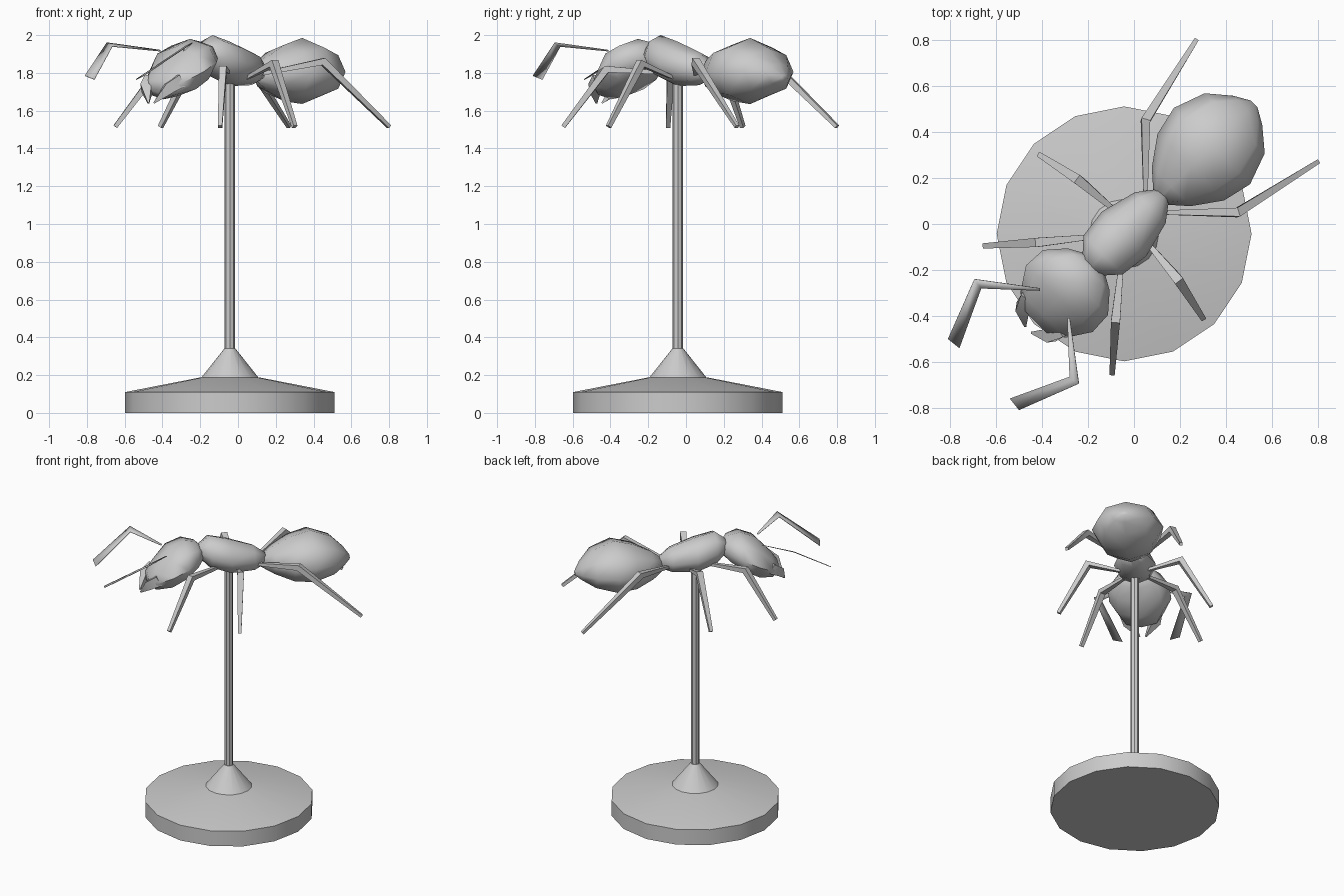
import bpy, bmesh, math
from mathutils import Vector

if "Cube" in bpy.data.objects:
    bpy.data.objects.remove(bpy.data.objects["Cube"])

grey = bpy.data.materials.new("grey")
grey.diffuse_color = (0.6, 0.6, 0.6, 1)
grey.use_nodes = True
grey.node_tree.nodes["Principled BSDF"].inputs["Base Color"].default_value = grey.diffuse_color
D = math.sqrt(0.5)


def along(a, b, z):
    """Body axis runs diagonally: a = lengthwise, b = sideways."""
    return Vector(((a + b) * D, (a - b) * D, z))


def swap(p):
    """Mirror across the body's lengthwise plane."""
    return Vector((p[1], p[0], p[2]))


def finish(name, bm, angle=40):
    bmesh.ops.recalc_face_normals(bm, faces=bm.faces)
    me = bpy.data.meshes.new(name)
    bm.to_mesh(me)
    bm.free()
    me.materials.append(grey)
    ob = bpy.data.objects.new(name, me)
    bpy.context.collection.objects.link(ob)
    bpy.ops.object.select_all(action='DESELECT')
    ob.select_set(True)
    bpy.context.view_layer.objects.active = ob
    bpy.ops.object.shade_smooth_by_angle(angle=math.radians(angle))
    return ob


def loft(name, rings, angle=40):
    """Skin a list of point rings and cap both ends."""
    bm = bmesh.new()
    rows = [[bm.verts.new(p) for p in r] for r in rings]
    n = len(rows[0])
    for r, s in zip(rows, rows[1:]):
        for i in range(n):
            j = (i + 1) % n
            bm.faces.new((r[i], r[j], s[j], s[i]))
    bm.faces.new(rows[0])
    bm.faces.new(rows[-1])
    return finish(name, bm, angle)


def turned(name, profile, sides, c=-0.043):
    rings = [[(c + r * math.cos(2 * math.pi * i / sides),
               c + r * math.sin(2 * math.pi * i / sides), z)
              for i in range(sides)] for r, z in profile]
    loft(name, rings, 35)


def body(name, sections, sides=8):
    """Sections: lengthwise position, bottom z, top z, half width."""
    rings = []
    for a, lo, hi, w in sections:
        ring = []
        for i in range(sides):
            t = 2 * math.pi * i / sides
            ring.append(along(a, w * math.cos(t),
                              (lo + hi) / 2 + (hi - lo) / 2 * math.sin(t)))
        rings.append(ring)
    loft(name, rings, 60)


def limb(name, pts, radii, sides=4):
    """Tapered tube through the points, made for both sides."""
    pts = [Vector(p) for p in pts]
    rings = []
    for k, p in enumerate(pts):
        d = (pts[min(k + 1, len(pts) - 1)] - pts[max(k - 1, 0)]).normalized()
        u = d.cross(Vector((0, 0, 1))).normalized()
        v = d.cross(u)
        rings.append([p + radii[k] * (u * math.cos(t) + v * math.sin(t))
                      for t in (2 * math.pi * (i + .5) / sides for i in range(sides))])
    loft(name + "_right", rings)
    loft(name + "_left", [[swap(p) for p in r] for r in rings])


# Display stand
turned("base", [(0.555, 0), (0.555, 0.11), (0.16, 0.187)], 16)
turned("stand_collar", [(0.157, 0.18), (0.03, 0.34)], 16)
turned("pole", [(0.028, 0.33), (0.028, 1.76)], 8)

# Body segments
body("abdomen", [(0.15, 1.75, 1.83, 0.03), (0.23, 1.70, 1.89, 0.12),
                 (0.35, 1.65, 1.95, 0.205), (0.48, 1.635, 1.985, 0.235),
                 (0.62, 1.68, 1.93, 0.185), (0.70, 1.73, 1.85, 0.09),
                 (0.74, 1.76, 1.79, 0.02)])
body("thorax", [(-0.28, 1.87, 1.93, 0.04), (-0.19, 1.775, 2.0, 0.12),
                (-0.06, 1.73, 1.965, 0.137), (0.10, 1.735, 1.91, 0.095),
                (0.18, 1.77, 1.85, 0.035)])
body("head", [(-0.235, 1.84, 1.92, 0.05), (-0.28, 1.79, 1.965, 0.13),
              (-0.36, 1.73, 1.98, 0.20), (-0.46, 1.675, 1.94, 0.205),
              (-0.56, 1.66, 1.83, 0.14), (-0.605, 1.70, 1.77, 0.075)])

# Jaws
limb("jaw", [along(-0.54, 0.10, 1.76), along(-0.60, 0.085, 1.72),
             along(-0.65, 0.02, 1.64)], [0.05, 0.042, 0.006])

# Legs: hip, knee, foot
limb("front_leg", [(-0.05, -0.12, 1.80), (-0.08, -0.42, 1.82), (-0.095, -0.65, 1.515)],
     [0.012, 0.028, 0.016])
limb("middle_leg", [(0.04, -0.06, 1.77), (0.19, -0.24, 1.85), (0.30, -0.41, 1.515)],
     [0.012, 0.030, 0.016])
limb("hind_leg", [(0.10, 0.05, 1.79), (0.45, 0.05, 1.86), (0.80, 0.27, 1.515)],
     [0.012, 0.028, 0.014])

# Flat bent antennae
ribbon = [(-0.41, -0.28, 1.92), (-0.41, -0.29, 1.915), (-0.665, -0.28, 1.94),
          (-0.695, -0.24, 1.96), (-0.81, -0.50, 1.785), (-0.76, -0.54, 1.765)]
for side, f in (("left", Vector), ("right", swap)):
    bm = bmesh.new()
    v = [bm.verts.new(f(p)) for p in ribbon]
    bm.faces.new((v[0], v[1], v[2], v[3]))
    bm.faces.new((v[3], v[2], v[5], v[4]))
    ob = finish("antenna_" + side, bm, 20)
    m = ob.modifiers.new("thickness", 'SOLIDIFY')
    m.thickness = 0.004
    m.offset = 0
